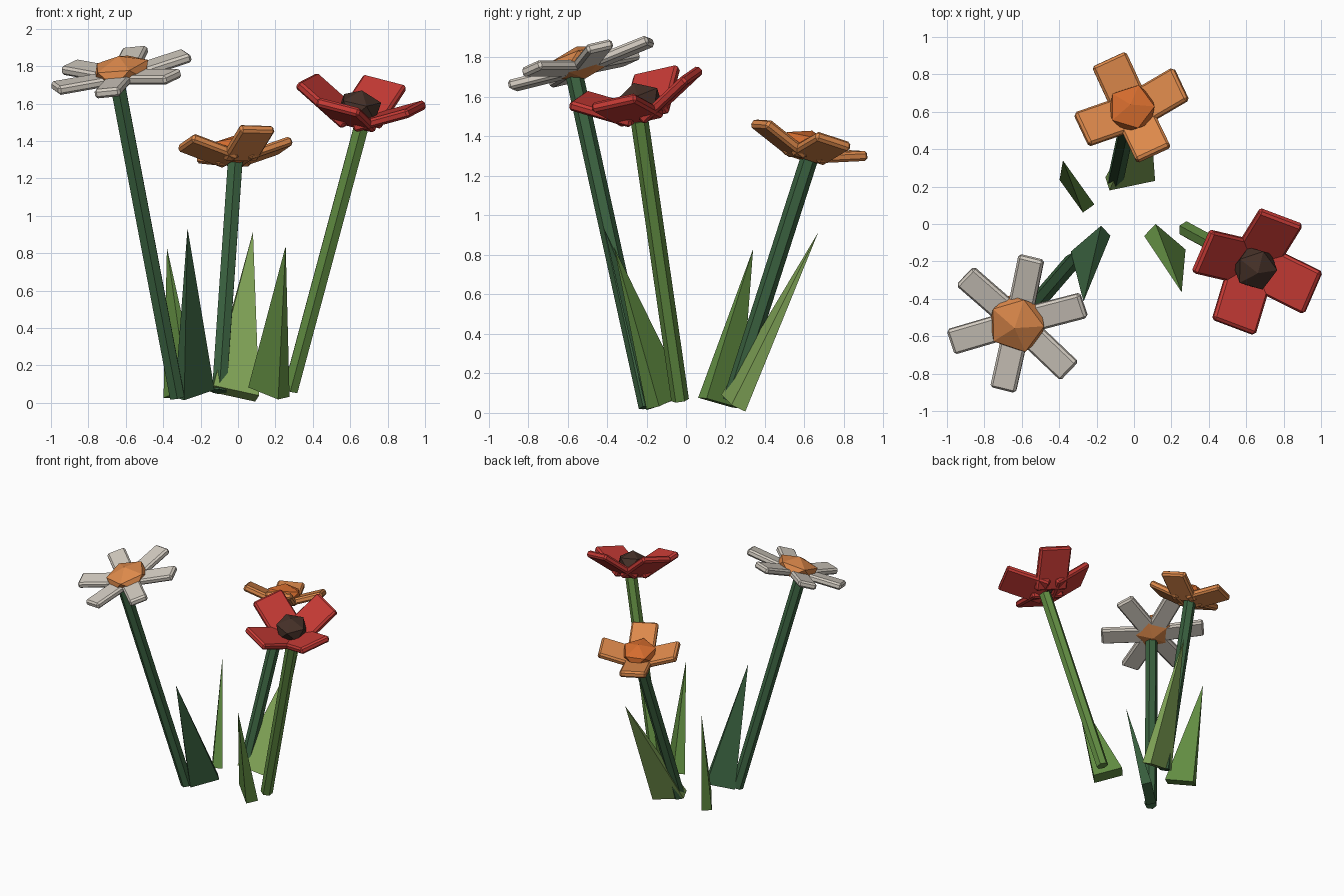
import bpy
import bmesh
import math
from mathutils import Vector, Matrix

cube = bpy.data.objects.get("Cube")
if cube:
    bpy.data.objects.remove(cube, do_unlink=True)


def material(name, rgb):
    m = bpy.data.materials.new(name)
    m.use_nodes = True
    m.diffuse_color = (*rgb, 1)
    m.node_tree.nodes["Principled BSDF"].inputs["Base Color"].default_value = (*rgb, 1)
    return m


CREAM = material("cream", (0.66, 0.61, 0.54))
RED = material("red", (0.56, 0.042, 0.035))
ORANGE = material("orange", (0.72, 0.25, 0.07))
DEEP_ORANGE = material("deep_orange", (0.66, 0.15, 0.027))
BROWN = material("dark_brown", (0.06, 0.03, 0.021))
LIGHT_GREEN = material("light_green", (0.23, 0.39, 0.1))
MID_GREEN = material("mid_green", (0.12, 0.265, 0.054))
DARK_GREEN = material("dark_green", (0.042, 0.12, 0.05))


def add_object(name, bm, mat, matrix=Matrix()):
    bmesh.ops.recalc_face_normals(bm, faces=bm.faces)
    mesh = bpy.data.meshes.new(name)
    bm.to_mesh(mesh)
    bm.free()
    mesh.materials.append(mat)
    ob = bpy.data.objects.new(name, mesh)
    ob.matrix_world = matrix
    bpy.context.collection.objects.link(ob)
    return ob


def facing(normal):
    """Rotation that turns the z axis to the given direction."""
    return Vector((0, 0, 1)).rotation_difference(Vector(normal)).to_matrix().to_4x4()


def stem(name, base, top, mat, radius=0.045):
    base, top = Vector(base), Vector(top)
    bm = bmesh.new()
    bmesh.ops.create_cone(bm, cap_ends=True, segments=6, radius1=radius,
                          radius2=radius, depth=(top - base).length)
    add_object(name, bm, mat, Matrix.Translation((base + top) / 2) @ facing(top - base))


def leaf(name, base, tip, side, width, thick, mat):
    """Four-sided spike on a rectangular base square to its axis."""
    base, tip, side = Vector(base), Vector(tip), Vector(side)
    axis = (tip - base).normalized()
    u = (side - axis * side.dot(axis)).normalized() * width / 2
    v = axis.cross(u).normalized() * thick / 2
    bm = bmesh.new()
    ring = [bm.verts.new(base + p) for p in (u + v, v - u, -u - v, u - v)]
    end = bm.verts.new(tip)
    bm.faces.new(ring)
    for i in range(4):
        bm.faces.new((ring[i], ring[(i + 1) % 4], end))
    add_object(name, bm, mat)


def flower(name, origin, normal, count, start, cup, length, width, mat,
           hub_size, hub_lift, hub_mat):
    frame = Matrix.Translation(origin) @ facing(normal)
    inner, thick = 0.03, 0.05
    for i in range(count):
        # Bevelled slab reaching outwards along x
        bm = bmesh.new()
        bmesh.ops.create_cube(bm, size=1)
        bmesh.ops.scale(bm, vec=(length - inner, width, thick), verts=bm.verts)
        bmesh.ops.translate(bm, vec=((length + inner) / 2, 0, 0), verts=bm.verts)
        turn = (Matrix.Rotation(math.radians(start) + math.tau * i / count, 4, "Z")
                @ Matrix.Rotation(-math.radians(cup), 4, "Y"))
        petal = add_object(f"{name}_petal_{i + 1}", bm, mat, frame @ turn)
        bevel = petal.modifiers.new("bevel", "BEVEL")
        bevel.width = 0.013
        bevel.segments = 1
    # Faceted centre
    bm = bmesh.new()
    bmesh.ops.create_icosphere(bm, subdivisions=1, radius=1)
    bmesh.ops.scale(bm, vec=hub_size, verts=bm.verts)
    bmesh.ops.translate(bm, vec=(0, 0, hub_lift), verts=bm.verts)
    add_object(f"{name}_centre", bm, hub_mat, frame)


# Flower heads
flower("cream_flower", (-0.62, -0.525, 1.745), (-0.17, -0.29, 1), 6, 17, 4, 0.38, 0.14,
       CREAM, (0.17, 0.17, 0.085), 0.03, ORANGE)
flower("red_flower", (0.635, -0.21, 1.485), (0.15, -0.29, 1), 4, 68, 28, 0.37, 0.25,
       RED, (0.125, 0.125, 0.095), 0.1, BROWN)
flower("orange_flower", (-0.005, 0.6, 1.29), (-0.1, 0.28, 1), 4, 25, 19, 0.31, 0.2,
       ORANGE, (0.14, 0.14, 0.08), 0.065, DEEP_ORANGE)

# Stems
stem("cream_flower_stem", (-0.325, -0.195, 0.03), (-0.645, -0.565, 1.71), DARK_GREEN)
stem("red_flower_stem", (0.28, -0.03, 0.065), (0.66, -0.235, 1.48), MID_GREEN)
stem("orange_flower_stem", (-0.1, 0.23, 0.06), (-0.015, 0.625, 1.29), DARK_GREEN)

# Leaves
leaf("back_leaf", (-0.02, 0.24, 0.05), (0.08, 0.67, 0.915),
     (0.245, 0.06, -0.035), 0.255, 0.08, LIGHT_GREEN)
leaf("front_right_leaf", (-0.232, -0.105, 0.05), (-0.27, -0.415, 0.935),
     (-0.165, -0.14, -0.06), 0.22, 0.075, DARK_GREEN)
leaf("back_right_leaf", (-0.305, 0.17, 0.05), (-0.38, 0.34, 0.83),
     (-0.125, 0.175, -0.04), 0.22, 0.075, MID_GREEN)
leaf("front_left_leaf", (0.165, -0.1, 0.058), (0.255, -0.365, 0.84),
     (0.16, -0.135, -0.07), 0.22, 0.09, MID_GREEN)
